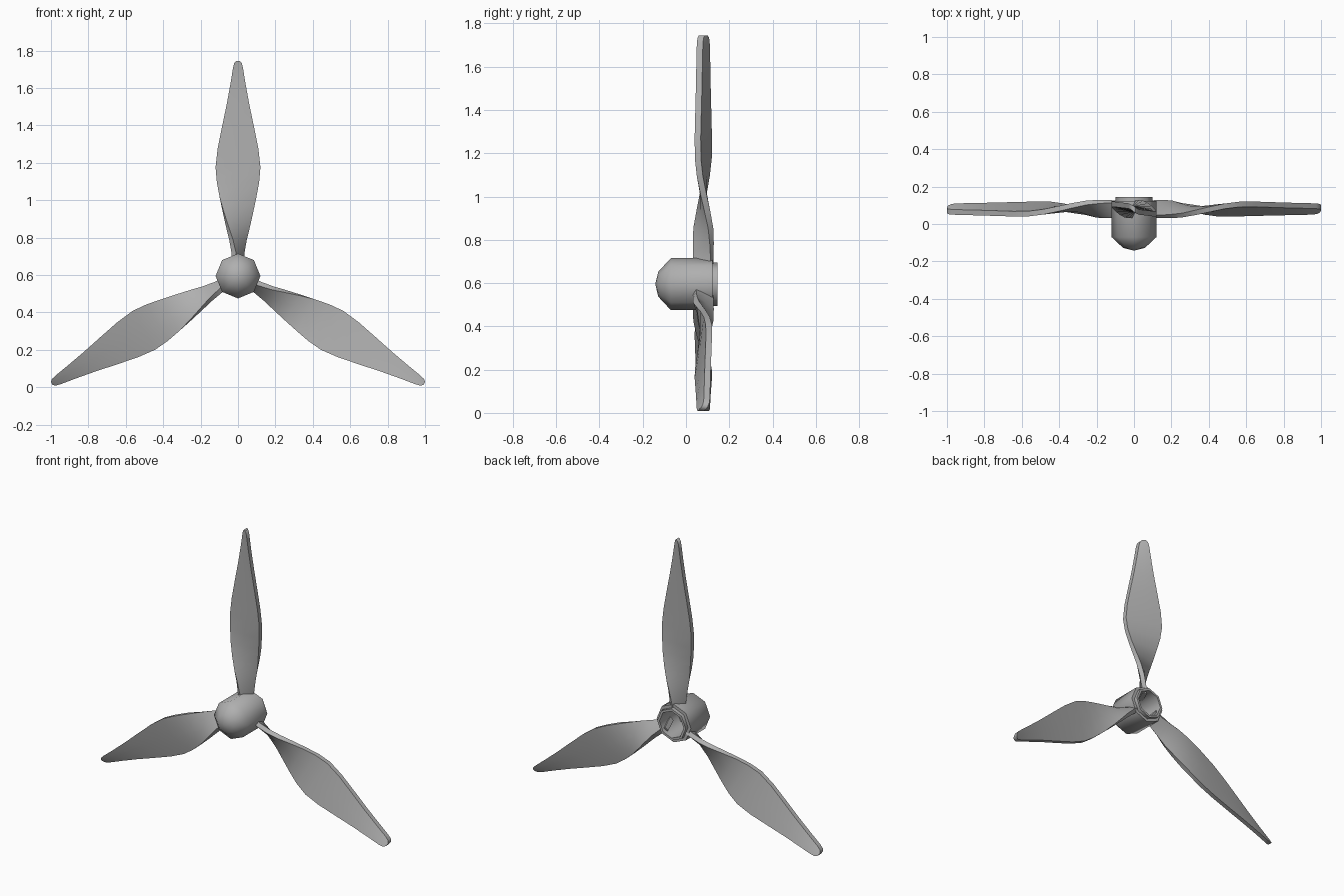
import bpy, bmesh, math
from mathutils import Vector, Matrix

if "Cube" in bpy.data.objects:
    bpy.data.objects.remove(bpy.data.objects["Cube"])

HUB_Z, BLADE_Y, HALF_T = 0.595, 0.08, 0.014

# Mid-dark grey shared by all parts
grey = bpy.data.materials.new("grey")
grey.diffuse_color = (0.43, 0.43, 0.43, 1)
grey.use_nodes = True
grey.node_tree.nodes["Principled BSDF"].inputs["Base Color"].default_value = grey.diffuse_color


def finish(name, bm, angle):
    bmesh.ops.recalc_face_normals(bm, faces=bm.faces)
    me = bpy.data.meshes.new(name)
    bm.to_mesh(me)
    bm.free()
    me.materials.append(grey)
    ob = bpy.data.objects.new(name, me)
    bpy.context.collection.objects.link(ob)
    bpy.ops.object.select_all(action='DESELECT')
    ob.select_set(True)
    bpy.context.view_layer.objects.active = ob
    bpy.ops.object.shade_smooth_by_angle(angle=math.radians(angle))
    return ob


# Hub: eight-sided hollow spinner, open at the back with a stepped rim
profile = [(0, -0.142), (0.058, -0.128), (0.12, -0.07), (0.12, 0.122),
           (0.1, 0.122), (0.1, 0.145), (0.085, 0.145), (0.085, -0.03), (0, -0.03)]
bm = bmesh.new()
verts = [bm.verts.new((r, y, 0)) for r, y in profile]
edges = [bm.edges.new(p) for p in zip(verts, verts[1:])]
bmesh.ops.spin(bm, geom=verts + edges, cent=(0, 0, 0), axis=(0, 1, 0),
               angle=math.tau, steps=8, use_duplicate=False)
bmesh.ops.remove_doubles(bm, verts=bm.verts, dist=1e-4)
bm.transform(Matrix.Translation((0, 0, HUB_Z)))
finish("spinner_hub", bm, 46)

# Blade sections: distance from axis, half chord across x, half chord along y (twist)
sections = [(0.07, 0.018, 0.04), (0.12, 0.022, 0.04), (0.19, 0.036, 0.039),
            (0.26, 0.056, 0.034), (0.34, 0.078, 0.018), (0.42, 0.098, 0.0),
            (0.5, 0.113, -0.016), (0.58, 0.12, -0.025), (0.68, 0.109, -0.026),
            (0.8, 0.085, -0.023), (0.92, 0.06, -0.02), (1.03, 0.04, -0.018),
            (1.11, 0.027, -0.016), (1.138, 0.02, -0.013), (1.15, 0.008, -0.006)]


def make_blade(name, turn):
    bm = bmesh.new()
    rings = []
    for r, cx, cy in sections:
        chord = Vector((cx, cy, 0))
        # thickness is square to the chord near the root, straight back further out
        n = Vector((-max(cy, 0), cx, 0)).normalized() * HALF_T
        c = Vector((0, BLADE_Y, r))
        rings.append([bm.verts.new(c + p) for p in
                      (chord + n, n * 1.15, n - chord, -chord - n, -n * 1.15, chord - n)])
    for a, b in zip(rings, rings[1:]):
        for i in range(6):
            j = (i + 1) % 6
            bm.faces.new((a[i], a[j], b[j], b[i]))
    bm.faces.new(rings[0])
    bm.faces.new(rings[-1])
    bm.transform(Matrix.Translation((0, 0, HUB_Z)) @ Matrix.Rotation(turn, 4, 'Y'))
    return finish(name, bm, 45)


# Three blades around the hub
for k in range(3):
    make_blade(f"blade_{k + 1}", k * math.tau / 3)
